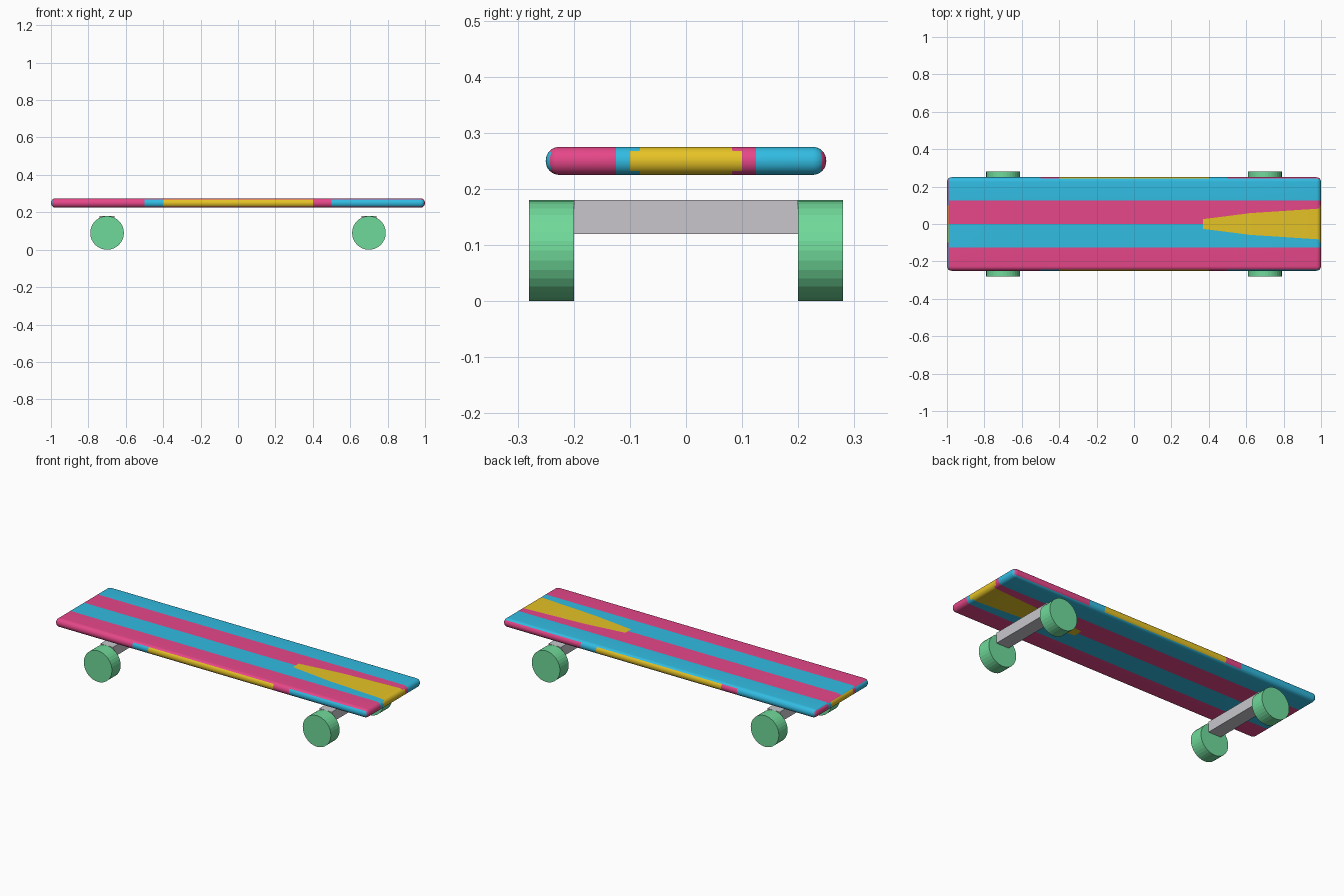
import bpy, bmesh, math
from mathutils import Vector, Matrix

if "Cube" in bpy.data.objects:
    bpy.data.objects.remove(bpy.data.objects["Cube"])


def lin(c):
    c /= 255
    return c / 12.92 if c <= 0.04045 else ((c + 0.055) / 1.055) ** 2.4


def material(name, r, g, b):
    m = bpy.data.materials.new(name)
    m.diffuse_color = (lin(r), lin(g), lin(b), 1)
    m.use_nodes = True
    m.node_tree.nodes["Principled BSDF"].inputs["Base Color"].default_value = m.diffuse_color
    return m


pink = material("pink", 230, 71, 137)
blue = material("sky_blue", 50, 188, 226)
yellow = material("yellow", 230, 195, 38)
green = material("mint_green", 112, 218, 154)
grey = material("light_grey", 200, 198, 204)
PINK, BLUE, YELLOW = 0, 1, 2


def add_object(name, bm, mats):
    me = bpy.data.meshes.new(name)
    bm.to_mesh(me)
    bm.free()
    for m in mats:
        me.materials.append(m)
    ob = bpy.data.objects.new(name, me)
    bpy.context.collection.objects.link(ob)
    return ob


def box(size, loc):
    bm = bmesh.new()
    bmesh.ops.create_cube(bm, size=1, matrix=Matrix.Translation(loc) @ Matrix.Diagonal((*size, 1)))
    return bm


# Yellow flame on the deck faces: (x, half width)
FLAME = [(0.37, 0.026), (0.62, 0.058), (1.0, 0.083)]


def flame_width(x):
    for (x0, w0), (x1, w1) in zip(FLAME, FLAME[1:]):
        if x0 <= x <= x1:
            return w0 + (w1 - w0) * (x - x0) / (x1 - x0)
    return -1


def stripes(t):
    """Four equal stripes for t in -1..1."""
    return PINK if t < -0.5 or 0 <= t < 0.5 else BLUE


def deck_colour(face):
    c, n = face.calc_center_median(), face.normal
    ax, ay, az = abs(n.x), abs(n.y), abs(n.z)
    if az >= max(ax, ay):                      # top and underside
        return YELLOW if abs(c.y) < flame_width(c.x) else stripes(c.y / 0.25)
    if ay >= ax:                               # long edges
        t = c.x if n.y < 0 else -c.x
    else:                                      # short ends
        t = (c.y if n.x > 0 else -c.y) / 0.25
    return YELLOW if abs(t) < 0.4 else stripes(t)


# Deck: rounded board, cut along every colour border
bm = box((2, 0.5, 0.05), (0, 0, 0.25))
bmesh.ops.bevel(bm, geom=bm.edges[:], offset=0.0245, segments=8, profile=0.5,
                affect='EDGES', clamp_overlap=True)


def cut(co, no):
    bmesh.ops.bisect_plane(bm, geom=bm.verts[:] + bm.edges[:] + bm.faces[:],
                           plane_co=co, plane_no=no, dist=1e-5)


for x in (-0.5, -0.4, 0.4, 0.5, 0.37, 0.62):
    cut((x, 0, 0), (1, 0, 0))
for y in (-0.125, -0.1, 0, 0.1, 0.125):
    cut((0, y, 0), (0, 1, 0))
for (x0, w0), (x1, w1) in zip(FLAME, FLAME[1:]):
    for s in (-1, 1):
        d = Vector((x1 - x0, s * (w1 - w0), 0))
        cut((x0, s * w0, 0), Vector((-d.y, d.x, 0)).normalized())
bm.normal_update()
for f in bm.faces:
    f.material_index = deck_colour(f)
deck = add_object("deck", bm, [pink, blue, yellow])
bpy.context.view_layer.objects.active = deck
deck.select_set(True)
bpy.ops.object.shade_smooth_by_angle(angle=math.radians(30))

# Axles and wheels, front and rear
for end, x in (("rear", -0.7), ("front", 0.7)):
    add_object(end + "_axle", box((0.08, 0.4, 0.06), (x, 0, 0.15)), [grey])
    for side, y in (("right", -0.24), ("left", 0.24)):
        bm = bmesh.new()
        bmesh.ops.create_cone(bm, cap_ends=True, segments=32, radius1=0.09, radius2=0.09, depth=0.08,
                              matrix=Matrix.Translation((x, y, 0.09)) @ Matrix.Rotation(math.pi / 2, 4, 'X'))
        add_object(f"{end}_{side}_wheel", bm, [green])
